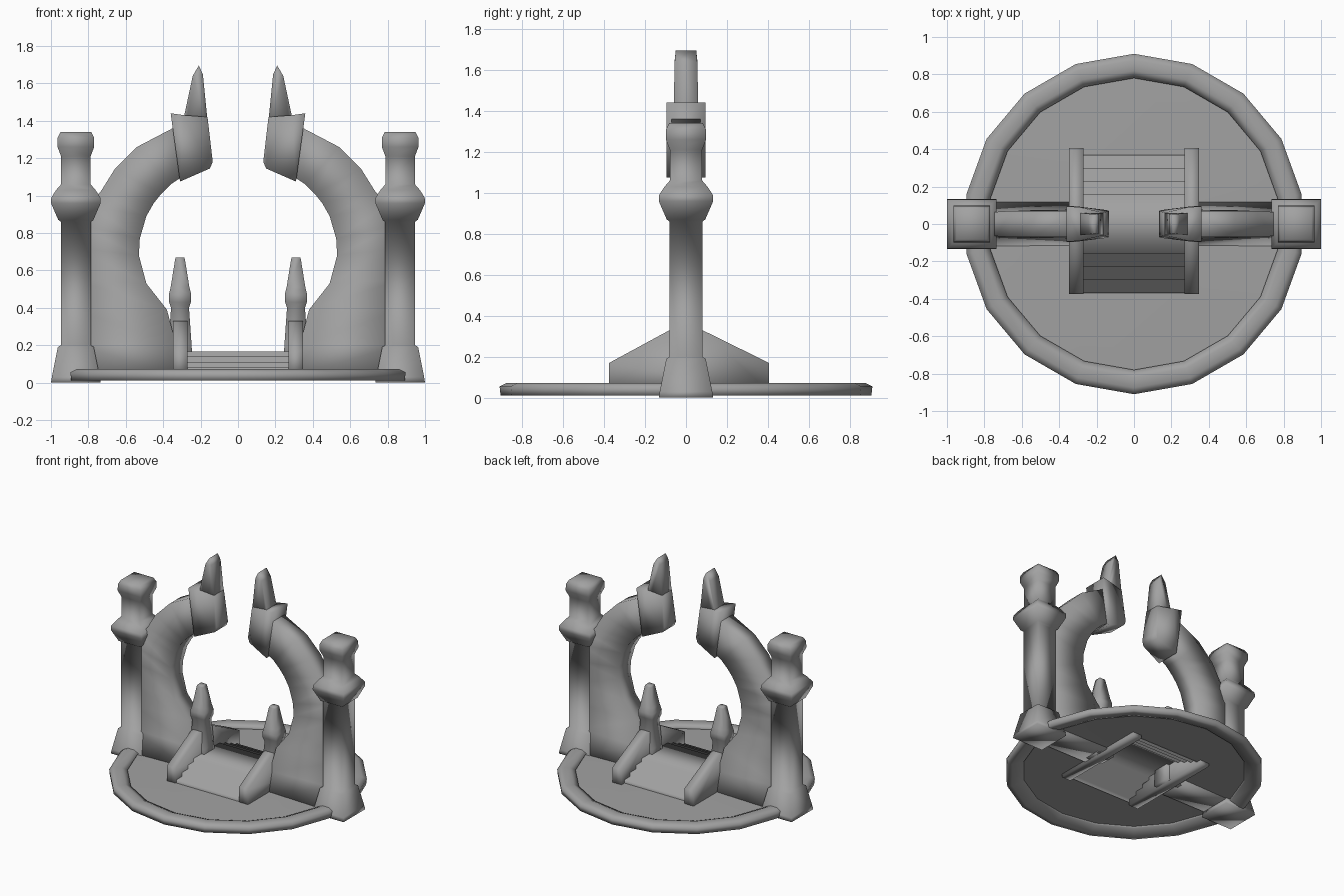
import bpy, bmesh, math

if "Cube" in bpy.data.objects:
    bpy.data.objects.remove(bpy.data.objects["Cube"])

stone = bpy.data.materials.new("dark_stone")
stone.diffuse_color = (0.36, 0.36, 0.36, 1)
stone.use_nodes = True
stone.node_tree.nodes["Principled BSDF"].inputs["Base Color"].default_value = stone.diffuse_color


def finish(name, bm, angle=40, mirror=False, sheet=False):
    if sheet:
        bm.normal_update()
        if sum(f.normal.z * f.calc_area() for f in bm.faces) < 0:
            bmesh.ops.reverse_faces(bm, faces=bm.faces[:])
    else:
        bmesh.ops.recalc_face_normals(bm, faces=bm.faces[:])
    me = bpy.data.meshes.new(name)
    bm.to_mesh(me)
    bm.free()
    me.materials.append(stone)
    ob = bpy.data.objects.new(name, me)
    bpy.context.collection.objects.link(ob)
    bpy.ops.object.select_all(action='DESELECT')
    ob.select_set(True)
    bpy.context.view_layer.objects.active = ob
    bpy.ops.object.shade_smooth_by_angle(angle=math.radians(angle))
    if mirror:
        ob.modifiers.new("mirror", 'MIRROR').use_axis[0] = True
    return ob


def skin(bm, loops, wrap=False, caps=True, closed=True):
    """Join successive equal-length loops of points with quads."""
    rows = [[bm.verts.new(p) for p in lp] for lp in loops]
    n = len(rows[0])
    pairs = list(zip(rows, rows[1:])) + ([(rows[-1], rows[0])] if wrap else [])
    for a, b in pairs:
        for i in range(n if closed else n - 1):
            j = (i + 1) % n
            bm.faces.new((a[i], a[j], b[j], b[i]))
    if caps and not wrap:
        bm.faces.new(rows[0])
        bm.faces.new(rows[-1])


def square_column(name, cx, profile, angle):
    """Square turned column from (half width, z) pairs."""
    bm = bmesh.new()
    skin(bm, [[(cx - h, -h, z), (cx + h, -h, z), (cx + h, h, z), (cx - h, h, z)]
              for h, z in profile])
    return finish(name, bm, angle, mirror=True)


def prism_xz(name, pts):
    """Mirrored x-z outline with a half depth for each point."""
    bm = bmesh.new()
    skin(bm, [[(x, s * h, z) for x, z, h in pts] for s in (-1, 1)])
    bmesh.ops.triangulate(bm, faces=[f for f in bm.faces if len(f.verts) > 4])
    return finish(name, bm, 120, mirror=True)


SIDES = 18


def circle(r, z):
    return [(r * math.sin(2 * math.pi * i / SIDES), r * math.cos(2 * math.pi * i / SIDES), z)
            for i in range(SIDES)]


# stone rim around the base
bm = bmesh.new()
rim = [(0.87, 0.01), (0.905, 0.01), (0.91, 0.055), (0.875, 0.072), (0.82, 0.072),
       (0.78, 0.055), (0.79, 0.035)]
skin(bm, [circle(r, z) for r, z in rim], wrap=True)
finish("base_rim", bm, 100)

# thin floor with an opening below the stairs
bm = bmesh.new()
edges = []
for loop in (circle(0.82, 0.045),
             [(-0.3, -0.37, 0.055), (0.3, -0.37, 0.055), (0.3, 0.37, 0.055), (-0.3, 0.37, 0.055)]):
    vs = [bm.verts.new(p) for p in loop]
    edges += [bm.edges.new((vs[i], vs[(i + 1) % len(vs)])) for i in range(len(vs))]
bmesh.ops.triangle_fill(bm, edges=edges, use_beauty=True)
finish("floor", bm, 60, sheet=True)

# stairs up both sides to the central landing
bm = bmesh.new()
half = [(-0.37, 0.05)]
for i, (y, z) in enumerate([(-0.37, 0.08), (-0.30, 0.11), (-0.23, 0.14), (-0.16, 0.165)]):
    half += [(y, half[-1][1]), (y, z)] if i else [(y, z)]
profile = half + [(-y, z) for y, z in reversed(half)]
skin(bm, [[(x, y, z) for y, z in profile] for x in (-0.28, 0.28)], caps=False, closed=False)
finish("stairs", bm, 120, sheet=True)

# sloping side walls of the stairs
bm = bmesh.new()
outline = [(-0.375, 0.03), (-0.375, 0.17), (-0.08, 0.33), (0.08, 0.33), (0.405, 0.17), (0.405, 0.03)]
skin(bm, [[(x, y, z) for y, z in outline] for x in (0.27, 0.348)])
finish("stair_side_wall", bm, 120, mirror=True)

# small posts at the foot of the arch
square_column("gate_post", 0.31, [(0.07, 0.04), (0.062, 0.2), (0.048, 0.40), (0.058, 0.43),
                                  (0.06, 0.47), (0.05, 0.51), (0.026, 0.66), (0.022, 0.67)], 120)

# corner towers
square_column("tower", 0.867, [(0.133, 0.0), (0.128, 0.03), (0.096, 0.19), (0.08, 0.20), (0.08, 0.86),
                               (0.094, 0.87), (0.133, 0.96), (0.131, 0.99), (0.105, 1.03),
                               (0.079, 1.06), (0.079, 1.21), (0.098, 1.26), (0.097, 1.31),
                               (0.082, 1.34)], 120)

# arch walls: inner edge, outer edge and half depth at each edge, from the floor up
bm = bmesh.new()
rows = [(0.30, 0.04, 0.87, 0.04, 0.12, 0.12), (0.33, 0.2, 0.87, 0.2, 0.08, 0.06),
        (0.38, 0.39, 0.87, 0.39, 0.075, 0.055), (0.49, 0.53, 0.87, 0.55, 0.075, 0.055),
        (0.53, 0.68, 0.87, 0.72, 0.075, 0.055), (0.525, 0.77, 0.87, 0.85, 0.075, 0.055),
        (0.49, 0.89, 0.80, 0.95, 0.075, 0.06), (0.45, 0.96, 0.735, 1.02, 0.075, 0.065),
        (0.41, 1.01, 0.66, 1.14, 0.075, 0.07), (0.36, 1.06, 0.54, 1.26, 0.075, 0.07),
        (0.27, 1.12, 0.33, 1.37, 0.075, 0.07)]
skin(bm, [[(xi, -hi, zi), (xo, -ho, zo), (xo, ho, zo), (xi, hi, zi)]
          for xi, zi, xo, zo, hi, ho in rows])
finish("arch_wall", bm, 120, mirror=True)

# heavy blocks and upright spikes at the arch ends
prism_xz("arch_end_block", [(0.31, 1.075, 0.095), (0.15, 1.145, 0.075), (0.135, 1.18, 0.07),
                            (0.163, 1.42, 0.06), (0.29, 1.43, 0.09), (0.36, 1.44, 0.095)])
prism_xz("arch_spike", [(0.28, 1.35, 0.06), (0.158, 1.35, 0.06), (0.188, 1.65, 0.055),
                        (0.21, 1.695, 0.05), (0.242, 1.64, 0.055), (0.287, 1.43, 0.06)])
